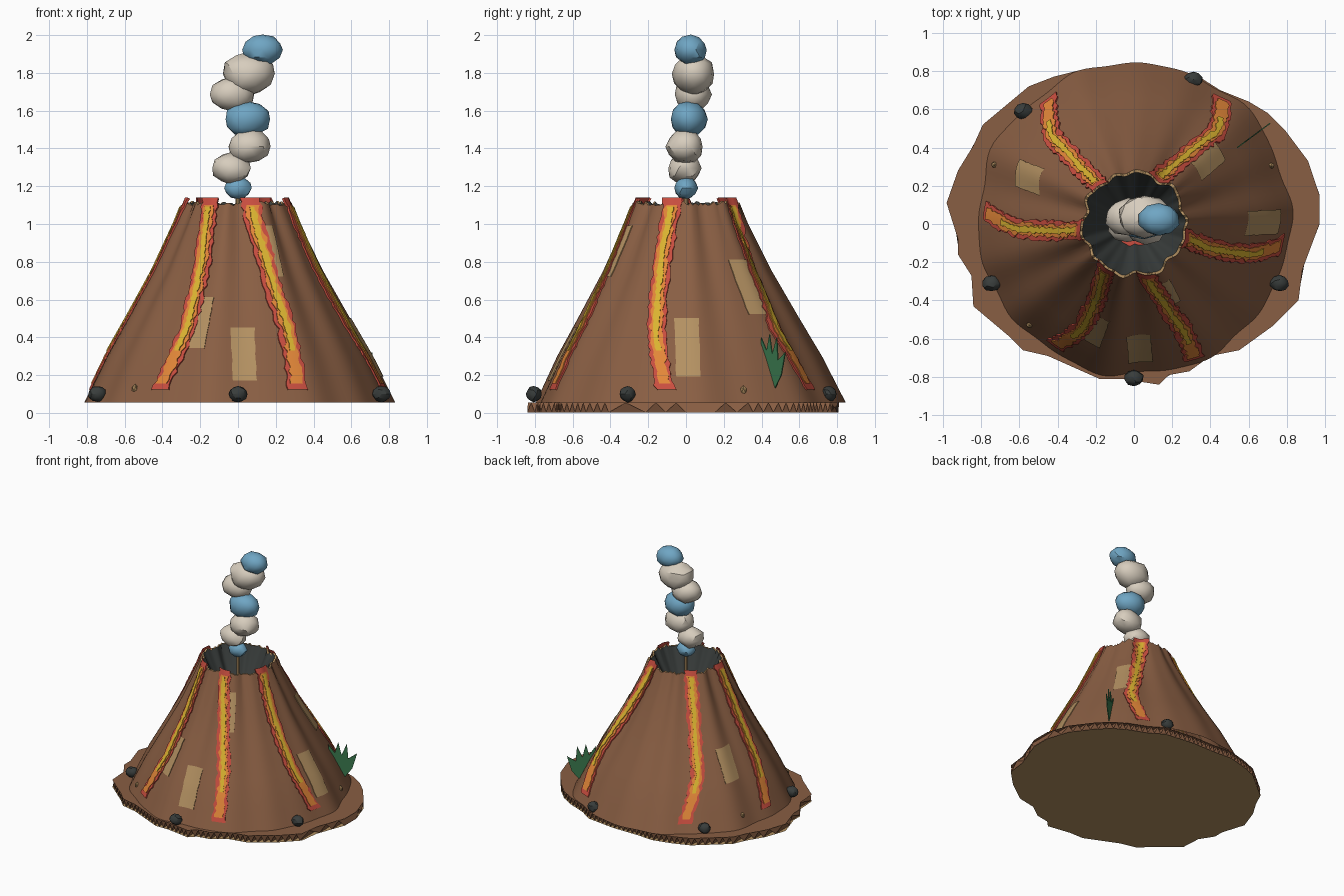
import bpy, bmesh, math, random
from mathutils import Vector

if "Cube" in bpy.data.objects:
    bpy.data.objects.remove(bpy.data.objects["Cube"])
random.seed(7)

def mat(name, rgb):
    m = bpy.data.materials.new(name)
    m.diffuse_color = (*rgb, 1)
    m.use_nodes = True
    m.node_tree.nodes["Principled BSDF"].inputs["Base Color"].default_value = m.diffuse_color
    return m

BROWN = mat("brown_paint", (0.25, 0.112, 0.056))
TAN = mat("bare_cardboard", (0.45, 0.28, 0.12))
RED = mat("lava_red", (0.58, 0.075, 0.05))
ORANGE = mat("lava_orange", (0.76, 0.24, 0.04))
YELLOW = mat("lava_yellow", (0.70, 0.45, 0.03))
DARK = mat("charcoal", (0.04, 0.046, 0.044))
WHITE = mat("cotton_white", (0.68, 0.61, 0.51))
BLUE = mat("cotton_blue", (0.16, 0.38, 0.55))
GREEN = mat("leaf_green", (0.045, 0.20, 0.08))

def make(name, verts, faces, mats, smooth=None, index=None):
    me = bpy.data.meshes.new(name)
    me.from_pydata([tuple(v) for v in verts], [], faces)
    for m in mats:
        me.materials.append(m)
    if index:
        for p in me.polygons:
            p.material_index = index(p)
    ob = bpy.data.objects.new(name, me)
    bpy.context.collection.objects.link(ob)
    if smooth:
        bpy.context.view_layer.objects.active = ob
        ob.select_set(True)
        bpy.ops.object.shade_smooth_by_angle(angle=math.radians(smooth))
        ob.select_set(False)
    return ob

def lerp(table, t):
    for (a, b), (c, d) in zip(table, table[1:]):
        if t <= c or (c, d) == table[-1]:
            return b + (d - b) * (t - a) / (c - a)

# Cardboard base: two sheets with a zigzag of flutes running front to back
OUT = [(0.97, 0), (0.97, 0.15), (0.91, 0.33), (0.79, 0.49), (0.7, 0.58), (0.6, 0.64), (0.45, 0.7),
       (0.34, 0.77), (0.1, 0.8), (-0.12, 0.8), (-0.26, 0.81), (-0.42, 0.77), (-0.55, 0.72), (-0.67, 0.62),
       (-0.79, 0.52), (-0.84, 0.41), (-0.92, 0.28), (-0.98, 0.11), (-0.92, -0.08), (-0.92, -0.16),
       (-0.85, -0.27), (-0.84, -0.43), (-0.65, -0.59), (-0.58, -0.66), (-0.45, -0.69), (-0.18, -0.81),
       (-0.06, -0.81), (0.13, -0.84), (0.18, -0.79), (0.29, -0.77), (0.4, -0.69), (0.55, -0.66),
       (0.73, -0.53), (0.86, -0.4), (0.88, -0.24)]
N = len(OUT)
TOP = 0.056
make("base_top_sheet", [(x, y, TOP) for x, y in OUT], [list(range(N))], [BROWN])
make("base_bottom_sheet", [(x, y, 0) for x, y in OUT], [list(range(N))[::-1]], [TAN])

def span(x):
    ys = []
    for (a, b), (c, d) in zip(OUT, OUT[1:] + OUT[:1]):
        if (a - x) * (c - x) <= 0 and a != c:
            ys.append(b + (d - b) * (x - a) / (c - a))
    return min(ys), max(ys)

fv = []
for i in range(98):
    x = -0.97 + 0.02 * i
    lo, hi = span(min(x, 0.969))
    z = 0.002 if i % 2 else TOP - 0.002
    fv += [(x, lo, z), (x, hi, z)]
make("base_flutes", fv, [(2*i, 2*i+2, 2*i+3, 2*i+1) for i in range(97)], [BROWN])

# Cone surface: radius from height, with soft folds
PROFILE = [(0.056, 0.815), (0.3, 0.695), (0.5, 0.58), (0.75, 0.44), (1.0, 0.32), (1.11, 0.275)]

def radius(th, z):
    k = max(0, 1 - z)
    fold = 0.009 * math.sin(10 * th + 0.6) + 0.008 * math.sin(7 * th + 2 + z) + 0.005 * math.sin(17 * th)
    return lerp(PROFILE, z) + fold + 0.028 * k * math.sin(th)

def on_cone(th, z, off=0.0):
    r = radius(th, z) + off * 0.88
    return Vector((r * math.cos(th), r * math.sin(th), z + off * 0.45))

# Mountain: outer wall, rim and crater funnel in one skin
SEG = 144
LEVELS = [0.056, 0.18, 0.3, 0.4, 0.5, 0.62, 0.75, 0.87, 1.0, 1.11]
rim = [random.uniform(-0.012, 0.012) for _ in range(SEG)]
verts = []
for z in LEVELS:
    for s in range(SEG):
        p = on_cone(2 * math.pi * s / SEG, z)
        if z == LEVELS[-1]:
            p.z += rim[s]
        verts.append(p)
for frac, z in [(0.95, 1.11), (0.8, 1.02), (0.6, 0.92), (0.4, 0.82)]:
    for s in range(SEG):
        p = on_cone(2 * math.pi * s / SEG, 1.11)
        verts.append((p.x * frac, p.y * frac, z + (rim[s] if z == 1.11 else 0)))
rows = len(LEVELS) + 4
faces = [(r*SEG + s, r*SEG + (s+1) % SEG, (r+1)*SEG + (s+1) % SEG, (r+1)*SEG + s)
         for r in range(rows - 1) for s in range(SEG)]
L = len(LEVELS) - 1
make("mountain", verts, faces, [BROWN, TAN, DARK], 40,
     lambda p: 0 if p.index < L * SEG else 1 if p.index < (L + 1) * SEG else 2)
make("crater_floor", [(0.12 * math.cos(a * math.pi / 12), 0.12 * math.sin(a * math.pi / 12), 0.825)
                      for a in range(24)], [list(range(24))], [RED])

# Strip lying on the cone, with skirts at its sides
def strip(name, path, halfw, off, material, steps=44, rough=0.25, z0=0.0, z1=1.0, cols=6):
    v = []
    for i in range(steps + 1):
        t = z0 + (z1 - z0) * i / steps
        z = 1.135 + (0.12 - 1.135) * t
        th = math.radians(lerp(path, t))
        edge = [halfw * (1 + random.uniform(-rough, rough)) for _ in (0, 1)]
        for c in range(-1, cols + 2):
            u = max(0, min(1, c / cols))
            d = -edge[0] + (edge[0] + edge[1]) * u
            v.append(on_cone(th + d / radius(th, z), z, off if 0 <= c <= cols else -0.004))
    w = cols + 3
    f = [(i*w + c, (i+1)*w + c, (i+1)*w + c + 1, i*w + c + 1) for i in range(steps) for c in range(w - 1)]
    make(name, v, f, [material], 40)

# Lava streams: angles at four heights, three stacked layers
STREAMS = [(132, 133, 133, 124), (186, 185, 182, 175), (237, 243, 244, 237),
           (283, 290, 295, 294), (345, 342, 345, 352), (62, 54, 48, 55)]
for n, a in enumerate(STREAMS):
    path = list(zip((0, 0.3, 0.68, 1), a))
    strip(f"lava_red_{n}", path, 0.05, 0.009, RED, rough=0.18)
    strip(f"lava_orange_{n}", path, 0.031, 0.014, ORANGE, rough=0.3, z0=0.04, z1=0.97)
    strip(f"lava_yellow_{n}", path, 0.015, 0.019, YELLOW, rough=0.4, z0=0.05, z1=0.8)

# Bare cardboard patches: angle, low z, high z, half width
for n, (a, lo, hi, w) in enumerate([(272, 0.17, 0.45, 0.062), (249, 0.34, 0.61, 0.06), (296, 0.72, 0.99, 0.045),
                                    (0, 0.19, 0.5, 0.065), (40, 0.52, 0.81, 0.055), (156, 0.37, 0.6, 0.07)]):
    strip(f"patch_{n}", [(0, a - 1), (1, a + 1)], w, 0.005, TAN, 8, 0.04,
          (1.135 - hi) / 1.015, (1.135 - lo) / 1.015)

# Lumpy balls for smoke puffs, rocks and crumbs
def lump(name, pos, size, material, sub=2, jitter=0.07, angle=35):
    bm = bmesh.new()
    bmesh.ops.create_icosphere(bm, subdivisions=sub, radius=1)
    for v in bm.verts:
        k = 1 + random.uniform(-jitter, jitter)
        v.co = Vector(pos) + Vector([c * s * k for c, s in zip(v.co, size)])
    me_v = [v.co.copy() for v in bm.verts]
    me_f = [[v.index for v in f.verts] for f in bm.faces]
    bm.free()
    make(name, me_v, me_f, [material], angle)

for n, (x, y, z, rx, ry, rz, m) in enumerate([
        (0, 0, 1.19, 0.073, 0.062, 0.06, BLUE), (-0.035, -0.01, 1.295, 0.105, 0.09, 0.085, WHITE),
        (0.06, -0.005, 1.41, 0.118, 0.098, 0.09, WHITE), (0.05, 0.015, 1.555, 0.125, 0.1, 0.095, BLUE),
        (-0.03, 0.035, 1.685, 0.118, 0.1, 0.092, WHITE), (0.055, 0.04, 1.795, 0.14, 0.115, 0.11, WHITE),
        (0.13, 0.025, 1.922, 0.106, 0.087, 0.08, BLUE)]):
    lump(f"smoke_puff_{n}", (x, y, z), (rx, ry, rz), m)
make("smoke_stick", [(0.012 * math.cos(a * math.pi / 4), 0.012 * math.sin(a * math.pi / 4), z)
                     for z in (0.82, 1.18) for a in range(8)],
     [(a, (a + 1) % 8, 8 + (a + 1) % 8, 8 + a) for a in range(8)], [TAN])

for n, (x, y) in enumerate([(-0.745, -0.31), (0, -0.805), (0.76, -0.31), (0.31, 0.755), (-0.58, 0.59)]):
    lump(f"rock_{n}", (x, y, 0.1), (0.05, 0.042, 0.043), DARK, 2, 0.06, 25)
for n, (a, z) in enumerate([(23, 0.12), (157, 0.14), (224, 0.13)]):
    lump(f"crumb_{n}", on_cone(math.radians(a), z), (0.018, 0.018, 0.025), TAN, 1, 0.05)

# Spiky leaf cut-out standing on a radial line
LEAF = [(0.76, 0.09), (0.71, 0.2), (0.68, 0.3), (0.67, 0.4), (0.72, 0.33), (0.745, 0.415), (0.77, 0.31),
        (0.81, 0.4), (0.82, 0.28), (0.885, 0.32), (0.85, 0.2)]
c, s = math.cos(math.radians(36.5)), math.sin(math.radians(36.5))
K = len(LEAF)
make("leaf", [(r * c - o * s, r * s + o * c, z) for o in (-0.003, 0.003) for r, z in LEAF],
     [list(range(K)), list(range(K, 2 * K))[::-1]] +
     [(i, K + i, K + (i + 1) % K, (i + 1) % K) for i in range(K)], [GREEN])
